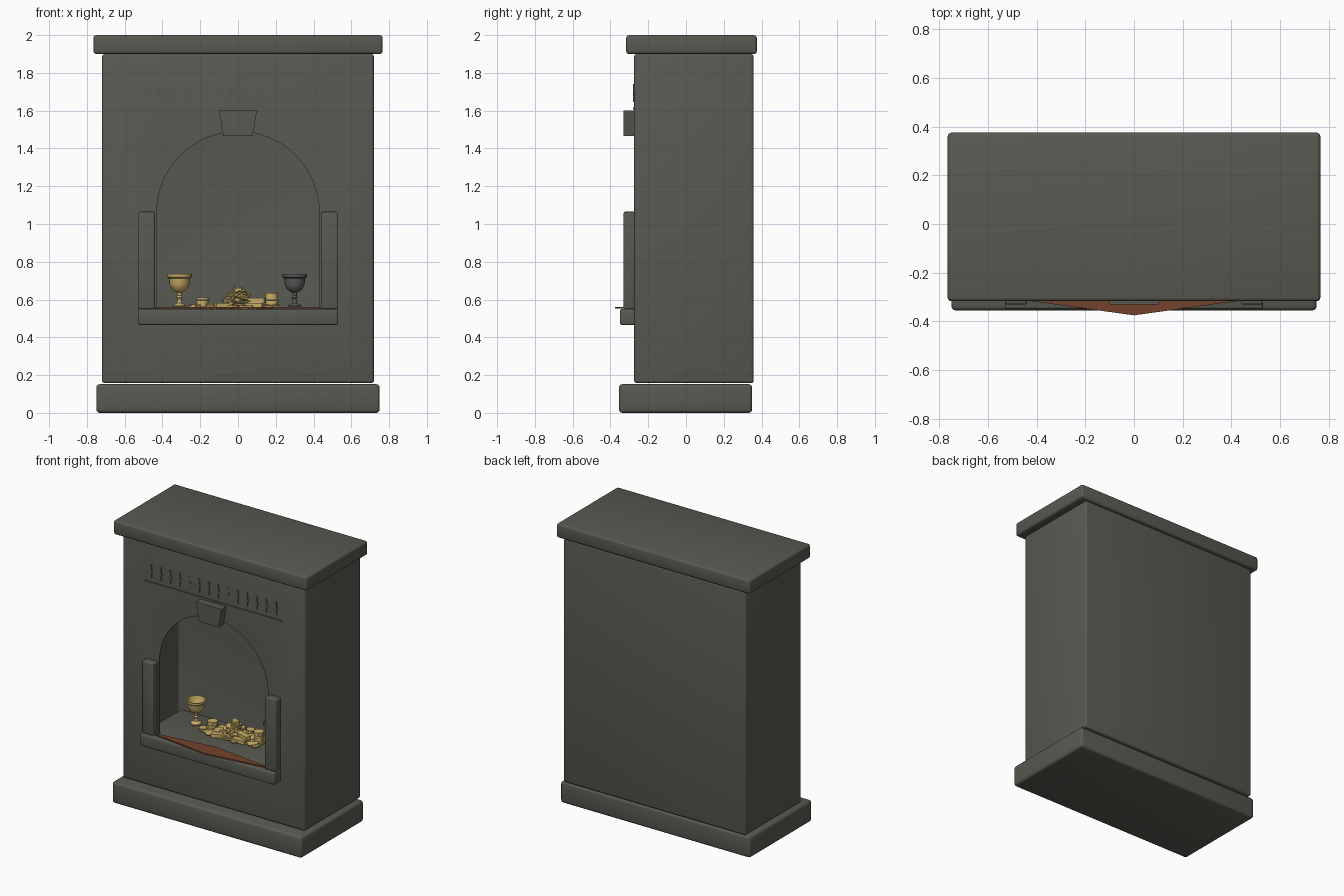
import bpy, bmesh, math, random
from mathutils import Matrix, Vector

cube = bpy.data.objects.get("Cube")
if cube:
    bpy.data.objects.remove(cube, do_unlink=True)
random.seed(4)


def material(name, rgb):
    m = bpy.data.materials.new(name)
    m.use_nodes = True
    m.diffuse_color = (*rgb, 1)
    m.node_tree.nodes["Principled BSDF"].inputs["Base Color"].default_value = (*rgb, 1)
    return m


STONE = material("grey stone", (0.1, 0.1, 0.085))
GOLD = material("gold", (0.6, 0.43, 0.14))
PEWTER = material("dark pewter", (0.11, 0.11, 0.115))
CLOTH = material("brown cloth", (0.17, 0.055, 0.026))


def make(name, bm, mat, smooth=False):
    bmesh.ops.recalc_face_normals(bm, faces=bm.faces)
    mesh = bpy.data.meshes.new(name)
    bm.to_mesh(mesh)
    bm.free()
    mesh.materials.append(mat)
    obj = bpy.data.objects.new(name, mesh)
    bpy.context.collection.objects.link(obj)
    bpy.ops.object.select_all(action='DESELECT')
    obj.select_set(True)
    bpy.context.view_layer.objects.active = obj
    if smooth:
        bpy.ops.object.shade_smooth_by_angle(angle=math.radians(35))
    return obj


def add_box(bm, lo, hi):
    lo, hi = Vector(lo), Vector(hi)
    size = Matrix.Diagonal((*(hi - lo), 1))
    bmesh.ops.create_cube(bm, size=1, matrix=Matrix.Translation((lo + hi) / 2) @ size)


def block(name, lo, hi, bevel=0.015):
    bm = bmesh.new()
    add_box(bm, lo, hi)
    bmesh.ops.bevel(bm, geom=bm.edges[:], offset=bevel, segments=3,
                    profile=0.5, affect='EDGES')
    return make(name, bm, STONE, True)


def prism(name, outline, start, depth, mat):
    """Extrude an outline of 3D points along a vector."""
    bm = bmesh.new()
    face = bm.faces.new([bm.verts.new(Vector(p) + Vector(start)) for p in outline])
    ext = bmesh.ops.extrude_face_region(bm, geom=[face])
    bmesh.ops.translate(bm, vec=depth,
                        verts=[v for v in ext["geom"] if isinstance(v, bmesh.types.BMVert)])
    return make(name, bm, mat)


# Plinth, hollow chimney body and top slab
block("plinth", (-0.75, -0.355, 0), (0.75, 0.35, 0.152), 0.018)
block("top_slab", (-0.765, -0.317, 1.9), (0.765, 0.375, 2))
body = block("chimney_body", (-0.72, -0.275, 0.157), (0.72, 0.358, 1.9))

# Arched opening cut through the front wall
R, SPRING = 0.43, 1.06
arch = [(-R, 0, 0.53), (R, 0, 0.53)]
arch += [(R * math.cos(a), 0, SPRING + R * math.sin(a))
         for a in (math.pi * i / 32 for i in range(33))]
cutter = prism("arch_cutter", arch, (0, -0.4, 0), (0, 0.3, 0), STONE)
cutter.hide_render = True
shell = body.modifiers.new("shell", 'SOLIDIFY')
shell.thickness, shell.offset = 0.006, -1
cut = body.modifiers.new("arch", 'BOOLEAN')
cut.operation, cut.solver, cut.object = 'DIFFERENCE', 'EXACT', cutter
bpy.context.view_layer.objects.active = body
for mod in ("shell", "arch"):
    bpy.ops.object.modifier_apply(modifier=mod)
bpy.data.objects.remove(cutter, do_unlink=True)

# Shelf, side posts and keystone
block("shelf", (-0.53, -0.35, 0.465), (0.53, 0.12, 0.55), 0.01)
for side, x in (("right", -0.485), ("left", 0.485)):
    block(side + "_post", (x - 0.045, -0.33, 0.55), (x + 0.045, -0.27, 1.065), 0.008)
prism("keystone", [(-0.1, 0, 1.6), (-0.078, 0, 1.465), (0.078, 0, 1.465), (0.1, 0, 1.6)],
      (0, -0.33, 0), (0, 0.06, 0), STONE)

# Shallow ornamental band: a rail with plain upright bars and lozenges
bm = bmesh.new()
add_box(bm, (-0.545, -0.281, 1.605), (0.54, -0.27, 1.618))
for i in range(14):
    x = -0.495 + i * 0.076
    add_box(bm, (x - 0.006, -0.28, 1.645), (x + 0.006, -0.27, 1.74))
    spin = Matrix.Rotation(math.pi / 4, 4, 'Y') @ Matrix.Diagonal((0.024, 0.01, 0.024, 1))
    bmesh.ops.create_cube(bm, size=1, matrix=Matrix.Translation((x, -0.276, 1.692)) @ spin)
make("ornamental_band", bm, STONE)

# Cloth draped as a diamond over the shelf edge
prism("shelf_cloth", [(-0.47, -0.31, 0), (0, -0.375, 0), (0.47, -0.31, 0), (0, -0.25, 0)],
      (0, 0, 0.552), (0, 0, 0.009), CLOTH)


# Goblets, lathed from one profile
def goblet(name, x, mat):
    profile = [(0, 0), (0.038, 0), (0.036, 0.006), (0.014, 0.02), (0.01, 0.04),
               (0.016, 0.05), (0.011, 0.06), (0.014, 0.075), (0.038, 0.09),
               (0.052, 0.115), (0.056, 0.15), (0.066, 0.158), (0.066, 0.172),
               (0.058, 0.172), (0.048, 0.12), (0.03, 0.1), (0, 0.095)]
    bm = bmesh.new()
    verts = [bm.verts.new((x + r, -0.03, 0.562 + z)) for r, z in profile]
    edges = [bm.edges.new(pair) for pair in zip(verts, verts[1:])]
    bmesh.ops.spin(bm, geom=verts + edges, cent=(x, -0.03, 0), axis=(0, 0, 1),
                   angle=math.tau, steps=20)
    bmesh.ops.remove_doubles(bm, verts=bm.verts[:], dist=0.0005)
    make(name, bm, mat, True)


goblet("gold_goblet", -0.31, GOLD)
goblet("pewter_goblet", 0.3, PEWTER)


# Treasure: loose coins, a central heap, two stacks and a few ingots
def coin(bm, x, y, z, tilt=0.0, r=0.027):
    turn = Matrix.Rotation(random.uniform(0, math.tau), 4, 'Z') @ Matrix.Rotation(tilt, 4, 'X')
    bmesh.ops.create_cone(bm, cap_ends=True, segments=12, radius1=r, radius2=r, depth=0.007,
                          matrix=Matrix.Translation((x, y, z)) @ turn)


bm = bmesh.new()
FLOOR = 0.555
for i in range(60):
    coin(bm, random.uniform(-0.24, 0.21), random.gauss(-0.04, 0.05),
         FLOOR + random.uniform(0, 0.015), random.uniform(0, 0.25))
for i in range(70):
    a, d = random.uniform(0, math.tau), random.uniform(0, 0.11)
    coin(bm, d * math.cos(a), -0.03 + 0.7 * d * math.sin(a),
         FLOOR + (0.11 - d) * random.uniform(0.6, 1.0), random.uniform(0, 0.6))
for x, count in ((-0.19, 8), (0.18, 11)):
    for i in range(count):
        coin(bm, x + random.uniform(-0.005, 0.005), -0.02, FLOOR + i * 0.0075, 0, 0.034)
make("coin_hoard", bm, GOLD)

bm = bmesh.new()
for x, y, z, turn in ((0.08, -0.1, 0.57, 0.1), (0.1, -0.07, 0.595, -0.3), (-0.08, -0.11, 0.57, 0.4)):
    bmesh.ops.create_cube(bm, size=1, matrix=Matrix.Translation((x, y, z))
                          @ Matrix.Rotation(turn, 4, 'Z')
                          @ Matrix.Diagonal((0.09, 0.04, 0.026, 1)))
make("ingots", bm, GOLD)
